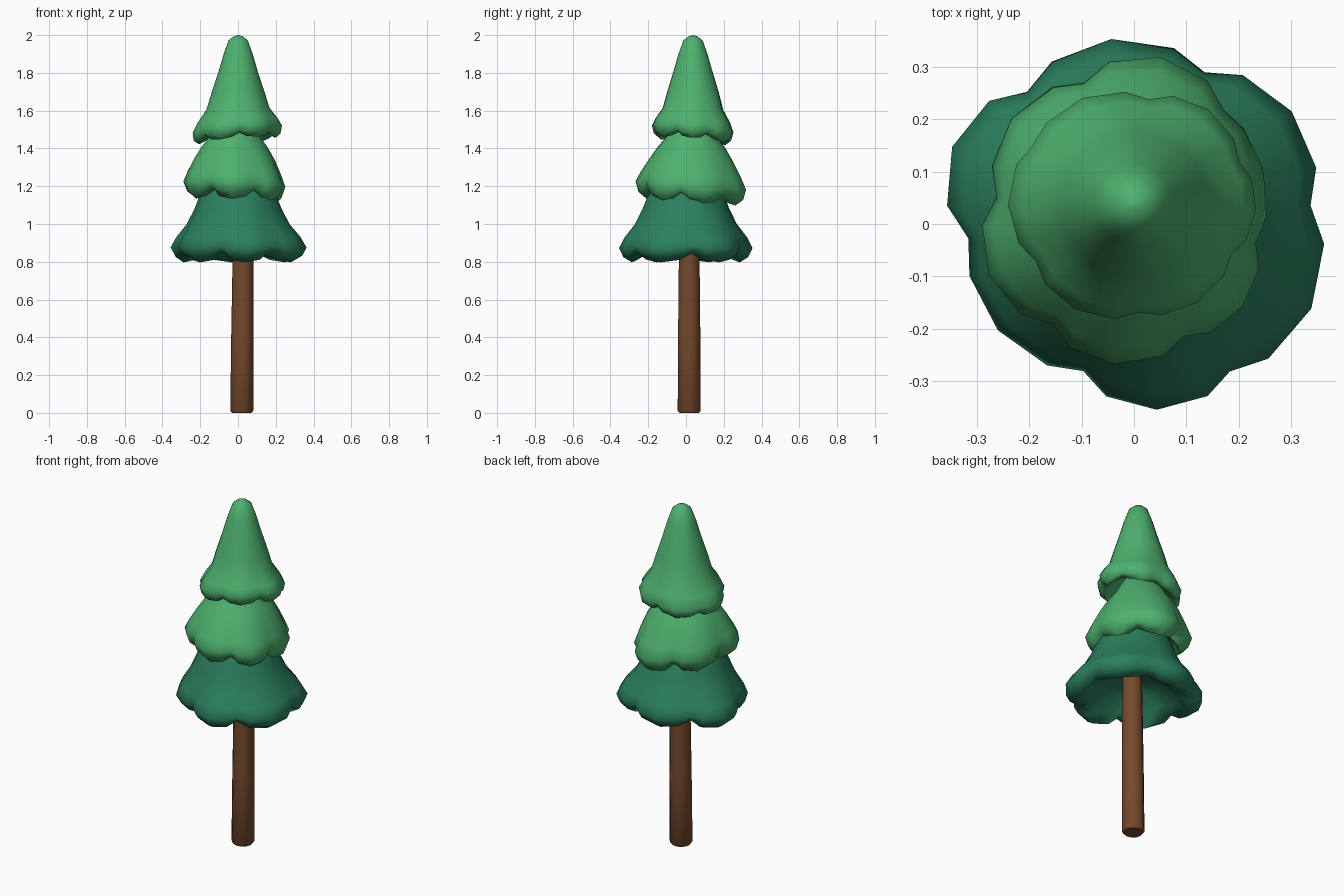
import bpy, bmesh
from math import sin, cos, pi, radians


def material(name, rgb):
    m = bpy.data.materials.new(name)
    m.diffuse_color = (*rgb, 1)
    return m


dark = material("dark_green", (0.024, 0.215, 0.11))
light = material("light_green", (0.076, 0.44, 0.158))
brown = material("bark_brown", (0.18, 0.067, 0.026))


def loft(name, rings, mat, angle):
    """Skin closed rings of points and cap both ends."""
    bm = bmesh.new()
    vs = [[bm.verts.new(p) for p in ring] for ring in rings]
    n = len(vs[0])
    for a, b in zip(vs, vs[1:]):
        for i in range(n):
            j = (i + 1) % n
            bm.faces.new((a[i], a[j], b[j], b[i]))
    bm.faces.new(vs[0][::-1])
    bm.faces.new(vs[-1])
    bmesh.ops.recalc_face_normals(bm, faces=bm.faces)
    for f in bm.faces:
        f.smooth = True
    me = bpy.data.meshes.new(name)
    bm.to_mesh(me)
    bm.free()
    me.materials.append(mat)
    me.set_sharp_from_angle(angle=radians(angle))
    ob = bpy.data.objects.new(name, me)
    bpy.context.collection.objects.link(ob)
    return ob


def tier(name, mat, centre, valleys, profile, tilt):
    """Bell of foliage; valleys = (angle, radius, bulge of the lobe that follows).
    profile = (radius, z, lobe strength, notch lift) from inside underside to top."""
    outline = []
    for k, (a0, r0, bump) in enumerate(valleys):
        a1, r1, _ = valleys[(k + 1) % len(valleys)]
        a1 += 360 if a1 < a0 else 0
        for u in (0, 0.19, 0.5, 0.81):
            s = sin(pi * u) ** 0.6
            outline.append((radians(a0 + (a1 - a0) * u), r0 + (r1 - r0) * u + bump * s, s))
    mean = sum(o[1] for o in outline) / len(outline)
    rings = []
    for r, z, w, lift in profile:
        ring = []
        for a, ro, s in outline:
            rr = r * (1 + w * (ro / mean - 1))
            x, y = rr * cos(a), rr * sin(a)
            t = min(1, w)
            ring.append((centre[0] + x, centre[1] + y,
                         z + lift * (1 - s) + t * (tilt[0] * x + tilt[1] * y)))
        rings.append(ring)
    return loft(name, rings, mat, 70)


# Trunk, slightly off centre and tapering
loft("trunk", [[(0.02 + dx + r * cos(2 * pi * i / 12), 0.017 + r * sin(2 * pi * i / 12), z)
                for i in range(12)]
               for r, z, dx in ((0.052, 0, 0), (0.061, 0.012, 0), (0.059, 0.4, 0.003),
                                (0.055, 0.8, 0.006), (0.05, 1.05, 0.006))], brown, 50)

# Foliage tiers
tier("lower_foliage", dark, (0, 0),
     [(6, .332, .04), (65, .313, .033), (129, .318, .055),
      (185, .311, .022), (251, .291, .04), (303, .329, .037)],
     [(0.05, 0.95, 0, 0), (0.14, 0.915, 0.6, 0.01), (0.215, 0.845, 1.3, 0.03),
      (0.275, 0.797, 1.5, 0.045), (0.32, 0.825, 1.3, 0.03), (0.345, 0.873, 1, 0.012),
      (0.318, 0.93, 0.8, 0.005), (0.268, 1.0, 0.4, 0), (0.23, 1.08, 0.2, 0),
      (0.2, 1.16, 0, 0), (0.12, 1.3, 0, 0)],
     (0, 0))

tier("middle_foliage", light, (-0.018, 0.03),
     [(45, .262, .037), (108, .247, .027), (175, .241, .036),
      (238, .255, .033), (295, .265, .028), (345, .255, .012)],
     [(0.05, 1.28, 0, 0), (0.11, 1.23, 0.6, 0), (0.165, 1.17, 1.3, 0.02),
      (0.215, 1.117, 1.5, 0.045), (0.256, 1.15, 1.3, 0.03), (0.276, 1.205, 1, 0.012),
      (0.254, 1.262, 0.8, 0.005), (0.217, 1.34, 0.4, 0), (0.178, 1.405, 0.2, 0),
      (0.14, 1.455, 0, 0), (0.06, 1.6, 0, 0)],
     (-0.05, -0.07))

tier("top_foliage", light, (0.001, 0.037),
     [(22, .213, .02), (82, .2, .012), (150, .222, .02),
      (210, .214, .018), (272, .203, .015), (333, .205, .02)],
     [(0.05, 1.58, 0, 0), (0.1, 1.53, 0.6, 0), (0.15, 1.475, 1.3, 0.012),
      (0.187, 1.44, 1.5, 0.028), (0.213, 1.46, 1.3, 0.016), (0.223, 1.503, 1, 0.008),
      (0.202, 1.55, 0.7, 0), (0.163, 1.61, 0.4, 0), (0.138, 1.7, 0.2, 0), (0.106, 1.8, 0, 0),
      (0.077, 1.9, 0, 0), (0.051, 1.972, 0, 0), (0.026, 1.992, 0, 0), (0.004, 2.0, 0, 0)],
     (0.08, -0.09))
